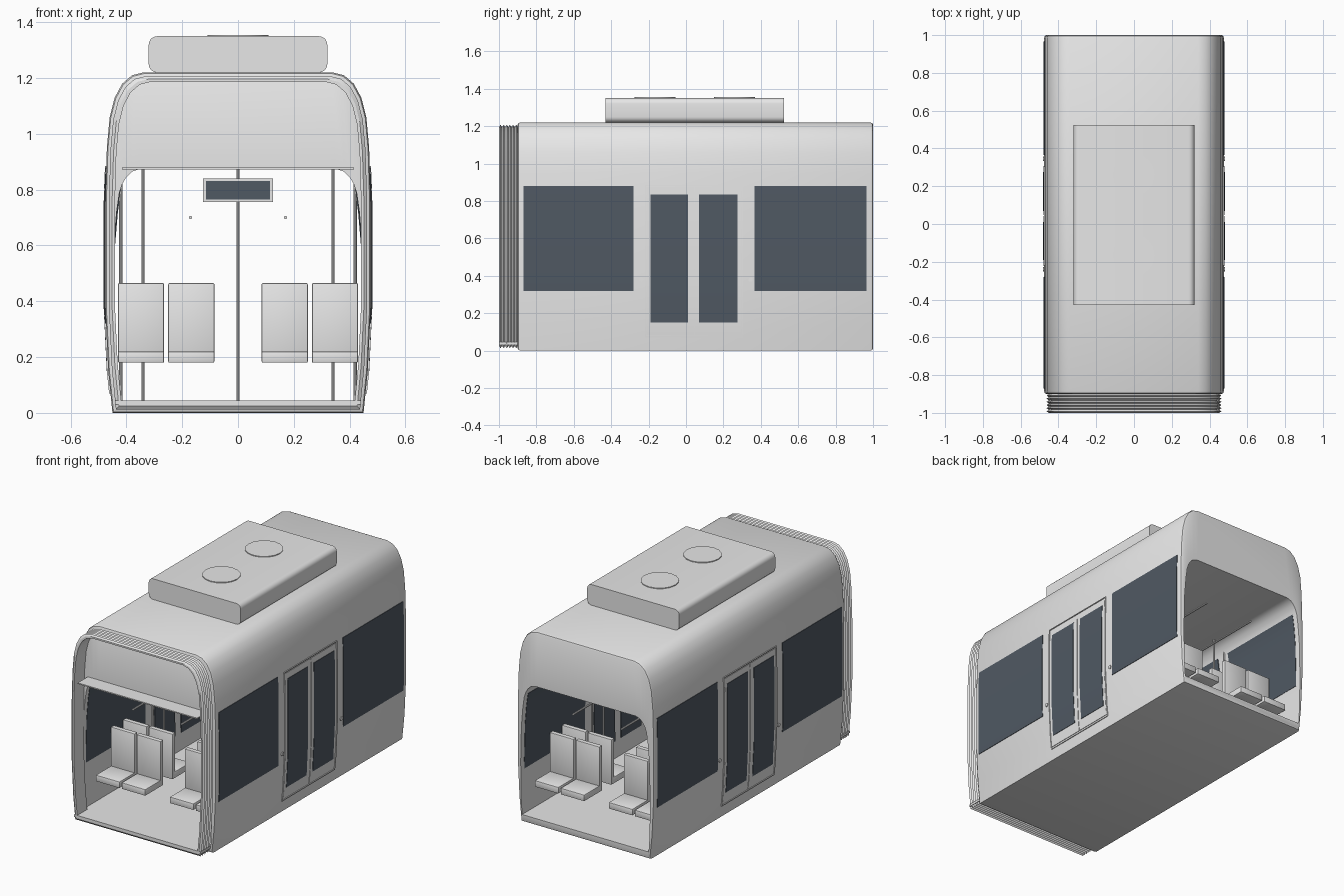
import bpy, bmesh, math
from mathutils import Matrix, Vector

if "Cube" in bpy.data.objects:
    bpy.data.objects.remove(bpy.data.objects["Cube"], do_unlink=True)


def material(name, rgb):
    m = bpy.data.materials.new(name)
    m.use_nodes = True
    m.diffuse_color = (*rgb, 1)
    m.node_tree.nodes["Principled BSDF"].inputs["Base Color"].default_value = (*rgb, 1)
    return m


GREY = material("light grey", (0.8, 0.8, 0.8))
GLASS = material("dark glass", (0.08, 0.1, 0.125))
made = []


def finish(bm, name, mat=GREY):
    bmesh.ops.recalc_face_normals(bm, faces=bm.faces)
    mesh = bpy.data.meshes.new(name)
    bm.to_mesh(mesh)
    bm.free()
    mesh.materials.append(mat)
    ob = bpy.data.objects.new(name, mesh)
    bpy.context.collection.objects.link(ob)
    made.append(ob)
    return ob


def box(name, x, y, z, mat=GREY, bevel=0):
    bm = bmesh.new()
    bmesh.ops.create_cube(bm, size=1)
    for v in bm.verts:
        v.co = Vector([(r[0] + r[1]) / 2 + c * (r[1] - r[0]) for c, r in zip(v.co, (x, y, z))])
    if bevel:
        bmesh.ops.bevel(bm, geom=bm.edges[:], offset=bevel, segments=2, affect="EDGES", profile=0.5)
    return finish(bm, name, mat)


def rod(name, a, b, radius, sides=10):
    a, b = Vector(a), Vector(b)
    bm = bmesh.new()
    bmesh.ops.create_cone(bm, cap_ends=True, segments=sides, radius1=radius,
                          radius2=radius, depth=(b - a).length)
    turn = (b - a).to_track_quat("Z", "Y").to_matrix().to_4x4()
    bmesh.ops.transform(bm, matrix=Matrix.Translation((a + b) / 2) @ turn, verts=bm.verts)
    return finish(bm, name)


# Half profiles (x, z) from the sill up to the roof
OUTER = [(.45, 0), (.465, .15), (.476, .38), (.476, .75), (.47, .95), (.46, 1.06),
         (.442, 1.13), (.415, 1.18), (.38, 1.21), (.34, 1.22)]
INNER = [(.44, .045), (.447, .15), (.45, .38), (.445, .6), (.435, .72), (.425, .79),
         (.415, .82), (.4, .845), (.38, .865), (.35, .875)]


def ring(half, y, inset=0):
    pts = half + [(-x, z) for x, z in reversed(half)]
    return [(x * (1 - inset / .47), y, .61 + (z - .61) * (1 - inset / .61)) for x, z in pts]


def loft(name, rings):
    """Bridge rings in a closed cycle, giving a hollow tube."""
    bm = bmesh.new()
    rows = [[bm.verts.new(p) for p in r] for r in rings]
    for a, b in zip(rows, rows[1:] + rows[:1]):
        for i in range(len(a)):
            j = (i + 1) % len(a)
            bm.faces.new((a[i], a[j], b[j], b[i]))
    return finish(bm, name)


def half_width(half, z):
    for (x0, z0), (x1, z1) in zip(half, half[1:]):
        if z0 <= z <= z1:
            return x0 + (x1 - x0) * (z - z0) / (z1 - z0)
    return half[0][0]


def wall_plate(name, side, half, y, z, lift, mat=GREY):
    """Thin plate that follows the curve of the side wall."""
    levels = [z[0]] + [p[1] for p in half if z[0] < p[1] < z[1]] + [z[1]]
    bm = bmesh.new()
    rows = []
    for h in levels:
        w = half_width(half, h)
        rows.append([bm.verts.new((side * (w + o), yy, h))
                     for o, yy in ((-lift, y[0]), (lift, y[0]), (lift, y[1]), (-lift, y[1]))])
    for a, b in zip(rows, rows[1:]):
        for i in range(4):
            j = (i + 1) % 4
            bm.faces.new((a[i], a[j], b[j], b[i]))
    bm.faces.new(rows[0])
    bm.faces.new(rows[-1])
    return finish(bm, name, mat)


# Body shell with softened ends and open interior
loft("body_shell", [ring(OUTER, -.9, .012), ring(OUTER, -.896, .004), ring(OUTER, -.885),
                    ring(OUTER, .985), ring(OUTER, .996, .004), ring(OUTER, 1, .012),
                    ring(INNER, 1), ring(INNER, -.9)])

# Pleated gangway bellows
PLEATS = 6
step = .1 / (2 * PLEATS)
pleats = [ring(OUTER, -1 + i * step, .013 if i % 2 else .024) for i in range(2 * PLEATS + 1)]
loft("gangway_bellows", pleats + [ring(OUTER, -.9, .034), ring(OUTER, -1, .034)])
box("gangway_floor", (-.44, .44), (-1, -.89), (.03, .045))
box("gangway_ceiling", (-.415, .415), (-1, -.89), (.873, .88))

# Windows, doors and door buttons on both sides
DOOR = (-.215, .3)
MID = .045
for side, tag in ((1, "left"), (-1, "right")):
    for half, place, lift in ((OUTER, "outer", .003), (INNER, "inner", .002)):
        for y, end in (((-.87, -.28), "front"), ((.365, .965), "rear")):
            top = .88 if half is OUTER else .8
            wall_plate(f"{tag}_{end}_window_{place}", side, half, y, (.32, top), lift, GLASS)
        for y, end in (((-.19, .01), "front"), ((.07, .275), "rear")):
            top = .835 if half is OUTER else .8
            wall_plate(f"{tag}_{end}_door_glass_{place}", side, half, y, (.15, top),
                       lift + .0025, GLASS)
    for y, end in (((DOOR[0] + .004, MID - .003), "front"), ((MID + .003, DOOR[1] - .004), "rear")):
        wall_plate(f"{tag}_{end}_door_leaf", side, OUTER, y, (.084, .874), .003)
    for y, z, part in (((DOOR[0] - .005, DOOR[0]), (.07, .885), "front_jamb"),
                       ((DOOR[1], DOOR[1] + .005), (.07, .885), "rear_jamb"),
                       (DOOR, (.07, .077), "sill"), (DOOR, (.88, .885), "header")):
        wall_plate(f"{tag}_door_{part}", side, OUTER, y, z, .005)
    for y in (-.24, .345):
        rod(f"{tag}_door_button", (side * .47, y, .38), (side * .481, y, .38), .012, 12)

# Seats: back-to-back pairs under each window
for centre in (-.575, .665):
    for facing in (-1, 1):
        for side in (-1, 1):
            for inner in (.085, .265):
                x = sorted((side * inner, side * (inner + .165)))
                back = sorted((centre + facing * .045, centre + facing * .075))
                cushion = sorted((centre + facing * .06, centre + facing * .225))
                box("seat_back", x, back, (.18, .465), GREY, .004)
                box("seat_cushion", x, cushion, (.18, .22), GREY, .004)

# Grab poles and overhead rails
rod("centre_pole", (0, MID, .04), (0, MID, .876), .006)
for side in (-1, 1):
    for y in (-.25, .335):
        rod("aisle_pole", (side * .34, y, .04), (side * .34, y, .878), .006)
        rod("door_pole", (side * .42, y, .04), (side * .42, y, .82), .006)
    rod("overhead_rail", (side * .17, -.8, .7), (side * .17, .88, .7), .006)

# Hanging information display
box("display_case", (-.125, .125), (MID - .03, MID + .03), (.755, .84))
for s in (-1, 1):
    box("display_screen", (-.115, .115), sorted((MID + s * .029, MID + s * .033)),
        (.765, .832), GLASS)

# Roof unit: rounded cross-section with two fan covers
bm = bmesh.new()
corner = .03
section = []
for k, (cx, cz) in enumerate(((.29, 1.32), (-.29, 1.32), (-.29, 1.25), (.29, 1.25))):
    for i in range(6):
        a = (k + i / 5) * math.pi / 2
        section.append(bm.verts.new((cx + corner * math.cos(a), -.43, cz + corner * math.sin(a))))
face = bm.faces.new(section)
grown = bmesh.ops.extrude_face_region(bm, geom=[face], use_keep_orig=True)
moved = [g for g in grown["geom"] if isinstance(g, bmesh.types.BMVert)]
bmesh.ops.translate(bm, vec=(0, .955, 0), verts=moved)
finish(bm, "roof_unit")
for y in (-.165, .26):
    rod("fan_cover", (0, y, 1.345), (0, y, 1.355), .11, 16)

# Smooth shading with sharp edges kept
bpy.ops.object.select_all(action="DESELECT")
for ob in made:
    ob.select_set(True)
bpy.context.view_layer.objects.active = made[0]
bpy.ops.object.shade_smooth_by_angle(angle=math.radians(30))
